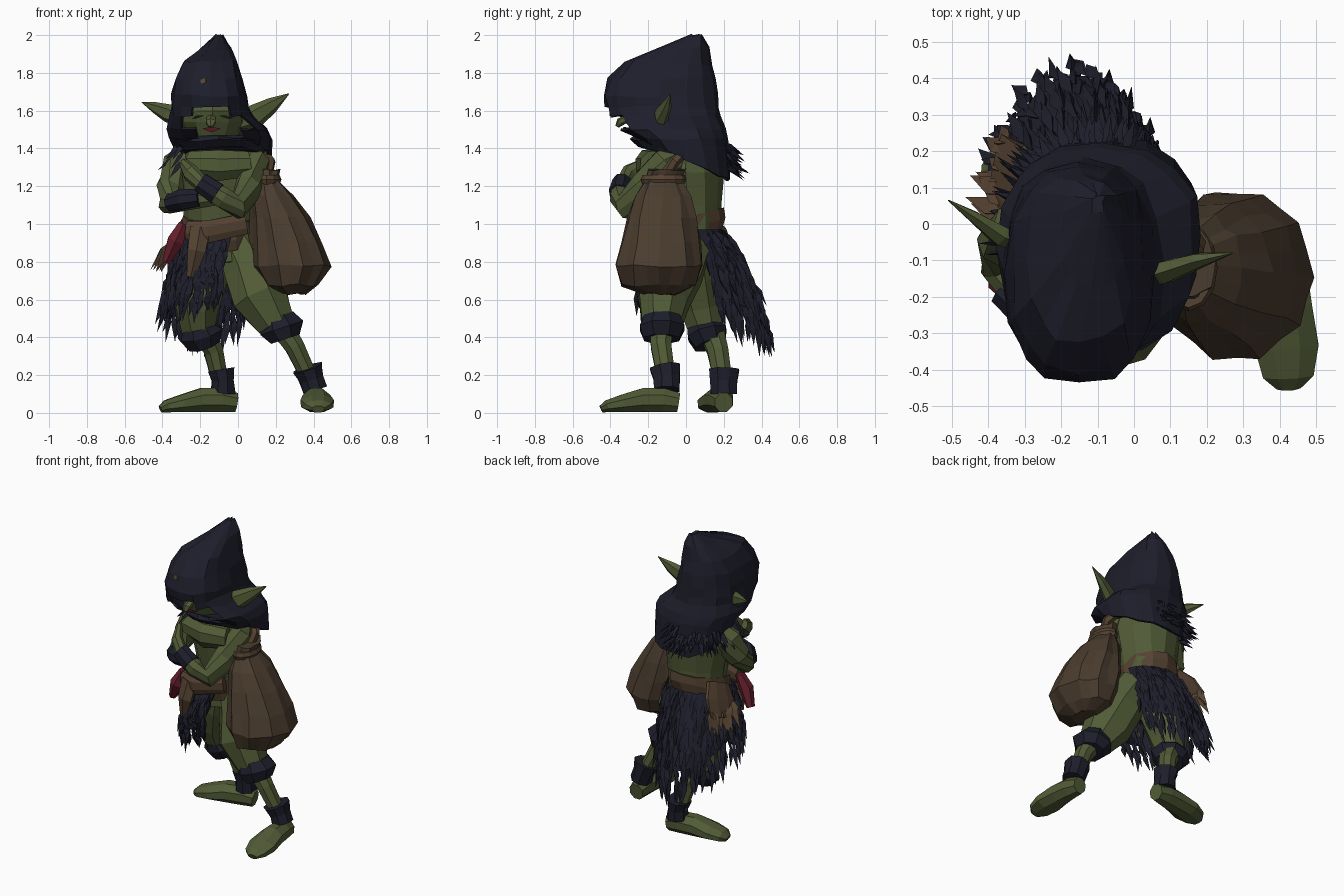
import bpy, bmesh, math, random
from mathutils import Vector

random.seed(4)
cube = bpy.data.objects.get("Cube")
if cube:
    bpy.data.objects.remove(cube)


def material(name, *rgb):
    mat = bpy.data.materials.new(name)
    mat.use_nodes = True
    mat.diffuse_color = (*rgb, 1)
    shader = mat.node_tree.nodes["Principled BSDF"]
    shader.inputs["Base Color"].default_value = (*rgb, 1)
    shader.inputs["Roughness"].default_value = 1
    return mat


green = material("skin green", .082, .104, .037)
navy = material("dark navy cloth", .0125, .013, .024)
brown = material("sack brown", .07, .046, .028)
leather = material("belt leather", .088, .054, .031)
red = material("dark red", .13, .014, .025)
gold = material("dull gold", .1, .066, .028)
black = material("dark slit", .01, .01, .008)


def build(name, verts, faces, mat):
    mesh = bpy.data.meshes.new(name)
    mesh.from_pydata([tuple(v) for v in verts], [], faces)
    bm = bmesh.new()
    bm.from_mesh(mesh)
    bmesh.ops.recalc_face_normals(bm, faces=bm.faces)
    bm.to_mesh(mesh)
    bm.free()
    mesh.materials.append(mat)
    obj = bpy.data.objects.new(name, mesh)
    bpy.context.collection.objects.link(obj)
    return obj


def skin(name, rings, mat, caps=(True, True), skip=None):
    """Bridge equal rings of points into one surface."""
    n = len(rings[0])
    faces = []
    for r in range(len(rings) - 1):
        for i in range(n):
            if skip and skip(r, i):
                continue
            j = (i + 1) % n
            faces.append((r * n + i, r * n + j, r * n + n + j, r * n + n + i))
    if caps[0]:
        faces.append(tuple(range(n)))
    if caps[1]:
        faces.append(tuple(range(len(rings) * n - n, len(rings) * n)))
    return build(name, [v for ring in rings for v in ring], faces, mat)


def loft(name, slices, mat, n=12, power=1, jitter=0, pleat=0, **kw):
    """Slices are x min, x max, y min, y max, z, and rise towards the back."""
    rings = []
    for x0, x1, y0, y1, z, rise in slices:
        ring = []
        for i in range(n):
            a = math.tau * i / n
            c, s = (math.copysign(abs(f(a)) ** power, f(a)) for f in (math.cos, math.sin))
            k = 1 - pleat * (i % 2)
            p = Vector(((x0 + x1 + (x1 - x0) * c * k) / 2,
                        (y0 + y1 + (y1 - y0) * s * k) / 2, z + rise * s))
            ring.append(p + Vector([random.uniform(-jitter, jitter) for _ in p]))
        rings.append(ring)
    return skin(name, rings, mat, **kw)


def tube(name, path, mat, n=8, up=(0, 0, 1), jitter=.006):
    """Path points are x, y, z, half width and half height."""
    pts = [Vector(p[:3]) for p in path]
    rings = []
    for k, p in enumerate(pts):
        d = (pts[min(k + 1, len(pts) - 1)] - pts[max(k - 1, 0)]).normalized()
        side = d.cross(Vector(up)).normalized()
        top = side.cross(d)
        w, h = path[k][3:]
        ring = []
        for i in range(n):
            a = math.tau * (i + .5) / n
            r = 1 + random.uniform(-jitter, jitter) * 10
            ring.append(p + (side * math.cos(a) * w + top * math.sin(a) * h) * r)
        rings.append(ring)
    return skin(name, rings, mat)


def tufts(name, strands, mat, width=.02):
    """Each strand is a thin tapered blade from root to tip."""
    verts, faces = [], []
    for root, tip in strands:
        d = (tip - root).normalized()
        side = d.orthogonal().normalized()
        other = d.cross(side)
        b = len(verts)
        mid = root.lerp(tip, .4)
        for i in range(3):
            a = math.tau * i / 3 + random.random()
            verts.append(mid + (side * math.cos(a) + other * math.sin(a)) * width)
        verts += [root, tip]
        for i in range(3):
            j = (i + 1) % 3
            faces += [(b + i, b + j, b + 4), (b + j, b + i, b + 3)]
    return build(name, verts, faces, mat)


def noise(s):
    return Vector([random.uniform(-s, s) for _ in range(3)])


# Hood with a diamond opening for the face, and its mantle
hood = loft("hood", [
    (-.12, -.08, .03, .08, 2, 0), (-.2, -.03, -.18, .12, 1.93, .01),
    (-.29, 0, -.33, .145, 1.855, -.01), (-.335, .025, -.41, .155, 1.77, 0),
    (-.35, .05, -.44, .165, 1.68, 0), (-.355, .06, -.425, .17, 1.62, 0),
    (-.36, .08, -.42, .18, 1.57, 0), (-.375, .165, -.36, .21, 1.5, 0),
    (-.36, .185, -.28, .22, 1.45, 0), (-.31, .17, -.23, .24, 1.34, -.11)],
    navy, n=16, power=.82, jitter=.008, caps=(True, False),
    skip=lambda r, i: (r in (5, 7) and i in (11, 12)) or (r == 6 and 10 <= i <= 13))
cloth = hood.modifiers.new("thickness", "SOLIDIFY")
cloth.thickness = .015
loft("scarf", [(-.34, .14, -.27, .2, 1.46, 0), (-.35, .17, -.29, .21, 1.42, -.03),
               (-.29, .14, -.25, .2, 1.36, -.05)], navy, jitter=.012)

# Stripe laid on the hood front
stripe = [Vector((-.21 + .035 * i, -.44 + .022 * i, 1.77 - .008 * i + .012 * (i % 2)))
          for i in range(6)]
ribbon = build("hood_stripe", stripe + [p - Vector((0, .01, .02)) for p in stripe],
               [(i, i + 1, i + 7, i + 6) for i in range(5)], gold)
wrap = ribbon.modifiers.new("lay on hood", "SHRINKWRAP")
wrap.target = hood
wrap.offset = .005

# Head, nose, eyes and ears
loft("head", [(-.22, -.06, -.2, .0, 1.41, 0), (-.27, 0, -.28, .08, 1.47, 0),
              (-.31, .04, -.31, .12, 1.54, 0), (-.3, .03, -.33, .12, 1.6, 0),
              (-.25, -.02, -.27, .08, 1.7, 0)], green, jitter=.004)
tube("nose", [(-.14, -.29, 1.57, .025, .02), (-.145, -.35, 1.54, .03, .022),
              (-.145, -.365, 1.515, .012, .01)], green, n=6)
build("mouth", [(-.19, -.305, 1.505), (-.14, -.32, 1.515), (-.09, -.305, 1.505),
                (-.14, -.31, 1.485)], [(0, 1, 2, 3)], red)
for side, name in ((-1, "right_eye"), (1, "left_eye")):
    x = -.14 + side * .075
    build(name, [(x - .035, -.315, 1.565 + side * .008), (x, -.32, 1.575),
                 (x + .035, -.315, 1.565 - side * .008), (x, -.32, 1.56)], [(0, 1, 2, 3)], black)
tube("right_ear", [(-.29, -.06, 1.55, .03, .035), (-.37, -.03, 1.585, .03, .05),
                   (-.44, .02, 1.615, .018, .03), (-.51, .065, 1.645, .002, .002)], green, n=6)
tube("left_ear", [(0, -.15, 1.53, .03, .04), (.09, -.13, 1.57, .035, .065),
                  (.18, -.1, 1.63, .022, .04), (.27, -.08, 1.69, .002, .002)], green, n=6)

# Torso and belt
loft("torso", [(-.27, .09, -.15, .17, .8, 0), (-.28, .08, -.15, .18, .95, 0),
               (-.29, .1, -.17, .19, 1.1, 0), (-.32, .13, -.2, .2, 1.27, 0),
               (-.28, .09, -.18, .16, 1.42, 0)], green, jitter=.006)
loft("belt", [(-.29, .08, -.18, .19, .91, .06), (-.3, .09, -.2, .205, .97, .06),
              (-.29, .09, -.19, .2, 1.04, .045)], leather, jitter=.006)
tube("belt_knot", [(-.27, -.2, .97, .03, .05), (-.16, -.24, .96, .03, .065),
                   (.04, -.2, 1.0, .03, .06)], leather)

# Crossed arms with wrist wraps
tube("right_arm", [(-.24, .02, 1.37, .07, .08), (-.31, -.01, 1.3, .085, .1),
                   (-.36, -.05, 1.19, .07, .08), (-.37, -.12, 1.11, .055, .06),
                   (-.28, -.23, 1.12, .055, .055), (-.12, -.29, 1.14, .045, .045)], green)
tube("left_arm", [(.03, -.02, 1.37, .07, .08), (.09, -.1, 1.31, .08, .1),
                  (.06, -.22, 1.19, .075, .085), (0, -.33, 1.09, .055, .065),
                  (-.08, -.35, 1.14, .055, .06), (-.17, -.35, 1.2, .045, .045)], green)
tube("right_wrist_wrap", [(-.36, -.18, 1.11, .05, .045), (-.29, -.24, 1.13, .06, .058),
                          (-.2, -.28, 1.14, .05, .05)], navy)
tube("left_wrist_wrap", [(-.11, -.35, 1.16, .06, .064), (-.2, -.34, 1.22, .055, .055)], navy)
tube("left_hand", [(-.19, -.34, 1.21, .04, .04), (-.25, -.3, 1.27, .04, .05),
                   (-.29, -.22, 1.32, .02, .03)], green)
tube("chest", [(-.25, -.15, 1.32, .08, .07), (-.1, -.21, 1.31, .06, .09),
               (.05, -.17, 1.32, .08, .07)], green)

# Legs, knee cuffs, ankle wraps and feet
sideways = (0, 1, 0)
tube("right_thigh", [(-.14, .03, .88, .13, .14), (-.18, .05, .72, .14, .14),
                     (-.22, .08, .56, .125, .12), (-.21, .11, .42, .09, .09)], green, up=sideways)
tube("left_thigh", [(.0, 0, .9, .12, .14), (.07, -.05, .76, .15, .15),
                    (.12, -.12, .61, .16, .15), (.2, -.13, .47, .11, .11)], green, up=sideways)
tube("right_shin", [(-.19, .13, .44, .07, .07), (-.13, .17, .33, .055, .06),
                    (-.09, .2, .15, .045, .05)], green, up=sideways)
tube("left_shin", [(.22, -.13, .47, .07, .07), (.3, -.13, .35, .055, .06),
                   (.39, -.1, .16, .045, .05)], green, up=sideways)
tube("right_knee_cuff", [(-.21, .1, .46, .09, .1), (-.2, .11, .42, .125, .115),
                         (-.18, .13, .36, .085, .09)], navy, up=sideways)
tube("left_knee_cuff", [(.21, -.13, .51, .09, .1), (.23, -.13, .45, .125, .125),
                        (.25, -.13, .39, .085, .1)], navy, up=sideways)
tube("right_ankle_wrap", [(-.09, .2, .23, .075, .085), (-.08, .2, .17, .06, .075),
                          (-.08, .2, .1, .07, .075)], navy, up=sideways)
tube("left_ankle_wrap", [(.37, -.11, .24, .085, .085), (.39, -.1, .18, .07, .075),
                         (.41, -.1, .12, .07, .075)], navy, up=sideways)


def foot(name, heel, toe):
    heel, toe = Vector(heel), Vector(toe)
    path = []
    for t, w, h in ((0, .05, .055), (.2, .07, .068), (.45, .08, .068),
                    (.72, .095, .05), (.92, .075, .035), (1, .035, .02)):
        p = heel.lerp(toe, t)
        path.append((p.x, p.y, h, w, h))
    tube(name, path, green, jitter=.002)


foot("right_foot", (-.01, .2, 0), (-.41, .13, 0))
foot("left_foot", (.405, -.04, 0), (.425, -.45, 0))

# Sack with tied neck and shoulder strap
loft("sack", [(.22, .36, -.22, -.04, .63, 0), (.13, .43, -.35, .06, .675, 0),
              (.07, .5, -.38, .1, .78, 0), (.06, .455, -.35, .085, .9, 0),
              (.06, .385, -.315, .06, 1.03, 0), (.06, .3, -.28, .03, 1.15, 0),
              (.09, .21, -.22, -.02, 1.235, 0), (.08, .22, -.21, 0, 1.29, 0)],
     brown, n=20, pleat=.06, jitter=.008)
loft("sack_tie", [(.08, .22, -.23, -.01, 1.21, 0), (.07, .23, -.24, 0, 1.235, 0),
                  (.08, .22, -.23, -.01, 1.26, 0)], leather)
tube("sack_strap", [(.15, -.12, 1.24, .03, .03), (.17, -.06, 1.33, .03, .03),
                    (.1, .04, 1.42, .03, .03)], leather, n=6, up=sideways)


# Fur skirt, longest behind
def skirt(a, t):
    c, s = math.cos(a), math.sin(a)
    top = Vector((-.1 + .2 * c, .01 + .18 * s, .97))
    low = Vector((-.17 + .22 * c, .09 + .33 * s, .58 - .17 * max(0, s)))
    return top.lerp(low, t) + Vector((0, .05 * math.sin(t * 3) * s, 0))


start, sweep = .25, 4.75
sheet = [skirt(start + sweep * i / 18, t / 4 * .8) for t in range(5) for i in range(19)]
build("skirt_lining", sheet, [(r * 19 + i, r * 19 + i + 1, r * 19 + i + 20, r * 19 + i + 19)
                              for r in range(4) for i in range(18)], navy)
strands = []
for row in range(8):
    for i in range(40):
        a = start + sweep * (i + random.random()) / 40
        t = row / 8
        strands.append((skirt(a, t) + noise(.008),
                        skirt(a, t + random.uniform(.22, .42)) + noise(.03)))
tufts("skirt_fur", strands, navy, .02)

# Fur peeking out under the mantle
strands = []
for i in range(80):
    a = random.uniform(1.2, 3.6)
    out = Vector((math.cos(a), math.sin(a), 0))
    root = Vector((-.1 + .2 * out.x, .2 * out.y, random.uniform(1.32, 1.44)))
    strands.append((root, root + out * random.uniform(.06, .12) - Vector((0, 0, .08)) + noise(.03)))
tufts("shoulder_fur", strands, navy, .016)

# Hip trinkets: ragged leather flap, pouch and red roll
tube("hip_flap", [(-.28, .05, 1.02, .02, .1), (-.33, .1, .93, .025, .13),
                  (-.38, .14, .84, .015, .12)], leather, up=sideways)
strands = []
for i in range(14):
    root = Vector((-.34, -.01 + .018 * i, .92))
    strands.append((root, Vector((-.46 + .006 * i, .05 + .016 * i, .77)) + noise(.035)))
tufts("hip_fringe", strands, leather, .03)
tube("pouch", [(-.2, -.23, .98, .06, .03), (-.22, -.25, .86, .055, .035),
               (-.25, -.23, .72, .025, .015)], leather, n=6, up=sideways)
tube("red_roll", [(-.29, -.17, 1.0, .03, .035), (-.33, -.18, .91, .05, .045),
                  (-.38, -.16, .8, .025, .03)], red, n=6, up=sideways)
